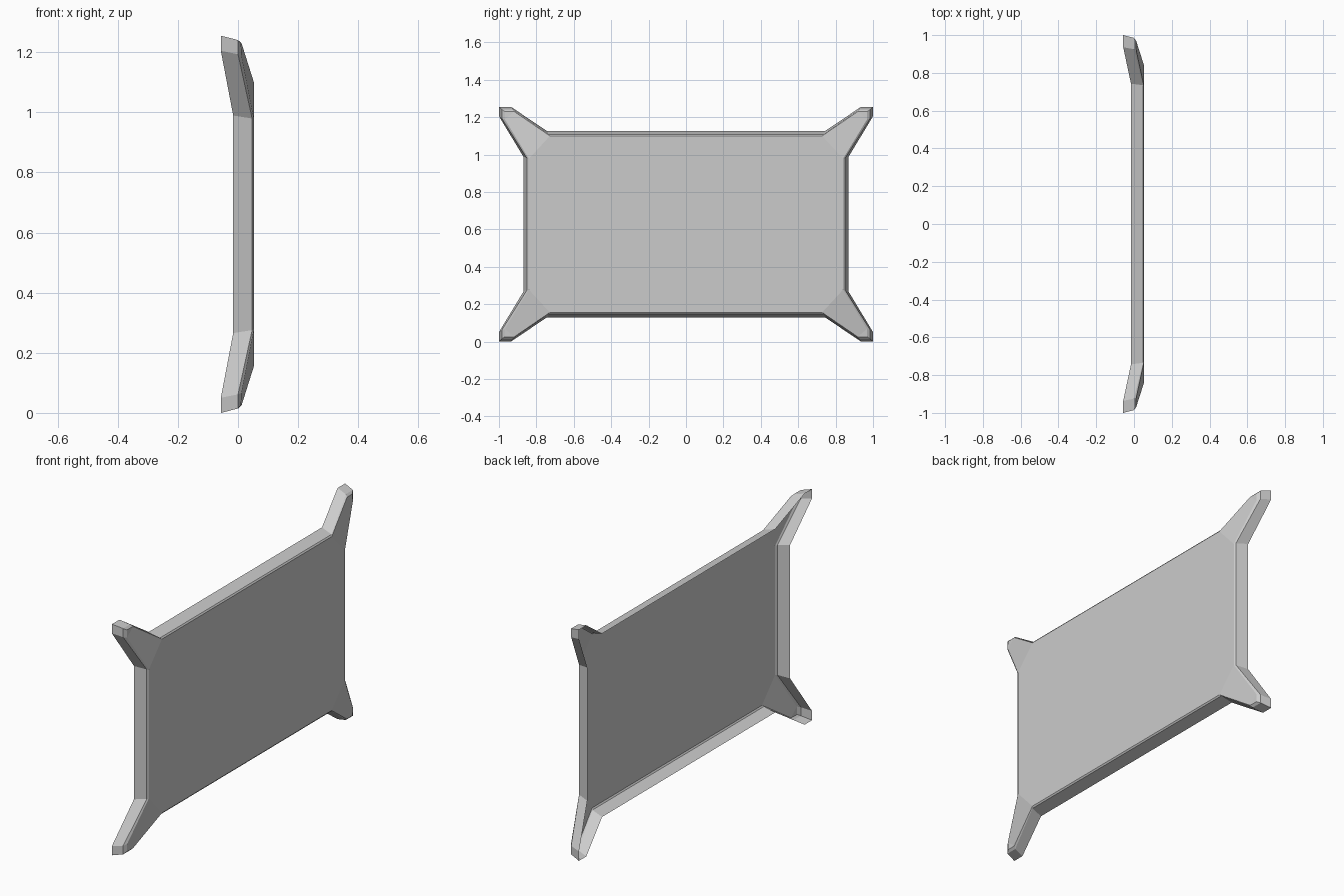
import bpy, bmesh

if "Cube" in bpy.data.objects:
    bpy.data.objects.remove(bpy.data.objects["Cube"])

ZC = 0.6275  # mid height

# One corner of each contour (x, y, z from mid height): open rim, side top, front face.
# Order: side start, tip low, tip corner, tip high, top start.
RIM = [(-0.016, 0.87, 0.362), (-0.057, 1.0, 0.577), (-0.057, 1.0, 0.6275),
       (-0.057, 0.936, 0.6275), (-0.016, 0.743, 0.498)]
SIDE = [(0.047, 0.85, 0.352), (0.0, 0.985, 0.566), (0.0, 0.985, 0.613),
        (0.0, 0.925, 0.613), (0.047, 0.735, 0.48)]
FACE = [(0.053, 0.84, 0.35), (0.012, 0.968, 0.56), (0.010, 0.968, 0.602),
        (0.012, 0.918, 0.602), (0.053, 0.728, 0.472)]


def contour(bm, corner):
    """Mirror a corner into a closed loop around the panel."""
    verts = []
    for sy, sz in ((1, 1), (-1, 1), (-1, -1), (1, -1)):
        pts = corner if sy * sz > 0 else corner[::-1]
        verts += [bm.verts.new((x, sy * y, ZC + sz * z)) for x, y, z in pts]
    return verts


bm = bmesh.new()
loops = [contour(bm, c) for c in (RIM, SIDE, FACE)]
n = len(loops[0])

# Folded-back side walls and narrow edge bevel, open at the back
for lower, upper in zip(loops, loops[1:]):
    for i in range(n):
        j = (i + 1) % n
        bm.faces.new((lower[i], lower[j], upper[j], upper[i]))

# Flat centre panel and the four arms bending backwards
face = loops[-1]
bm.faces.new([face[5 * k + o] for k in range(4) for o in (0, 4)])
for k in range(4):
    a, b, c, d, e = face[5 * k:5 * k + 5]
    bm.faces.new((a, b, d, e))
    bm.faces.new((b, c, d))

bmesh.ops.recalc_face_normals(bm, faces=bm.faces)
panel = max(bm.faces, key=lambda f: f.calc_area())
if panel.normal.x < 0:
    bmesh.ops.reverse_faces(bm, faces=bm.faces)

mesh = bpy.data.meshes.new("panel_shell")
bm.to_mesh(mesh)
bm.free()
obj = bpy.data.objects.new("panel_shell", mesh)
bpy.context.collection.objects.link(obj)
